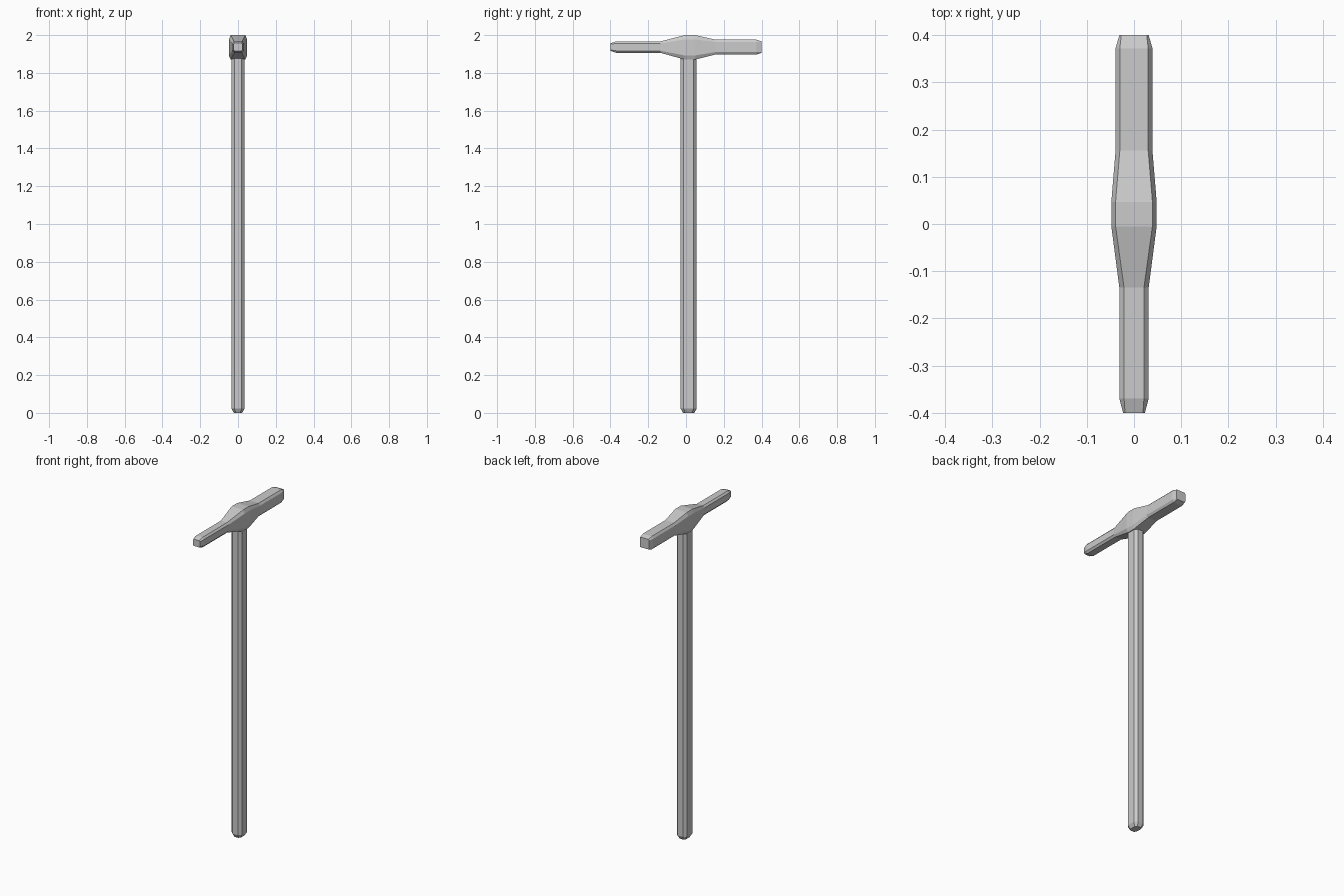
import bpy, bmesh

if "Cube" in bpy.data.objects:
    bpy.data.objects.remove(bpy.data.objects["Cube"])


def octagon(hx, hv, cx, cv):
    """Chamfered rectangle outline."""
    return [(hx, -hv + cv), (hx, hv - cv), (hx - cx, hv), (-hx + cx, hv),
            (-hx, hv - cv), (-hx, -hv + cv), (-hx + cx, -hv), (hx - cx, -hv)]


def loft(name, rings):
    """Skin a list of vertex rings and cap both ends."""
    bm = bmesh.new()
    loops = [[bm.verts.new(p) for p in ring] for ring in rings]
    for a, b in zip(loops, loops[1:]):
        for i in range(len(a)):
            j = (i + 1) % len(a)
            bm.faces.new((a[i], a[j], b[j], b[i]))
    bm.faces.new(loops[0])
    bm.faces.new(loops[-1])
    bmesh.ops.recalc_face_normals(bm, faces=bm.faces[:])
    mesh = bpy.data.meshes.new(name)
    bm.to_mesh(mesh)
    bm.free()
    obj = bpy.data.objects.new(name, mesh)
    bpy.context.collection.objects.link(obj)
    return obj


# Hammer head: y, half width, z bottom, z top, side chamfer, vertical chamfer
head = [
    (-0.40, 0.023, 1.916, 1.957, 0.004, 0.006),
    (-0.37, 0.031, 1.906, 1.967, 0.010, 0.011),
    (-0.135, 0.031, 1.906, 1.967, 0.010, 0.011),
    (-0.005, 0.048, 1.870, 2.000, 0.009, 0.022),
    (0.047, 0.048, 1.870, 2.000, 0.009, 0.022),
    (0.156, 0.039, 1.897, 1.976, 0.009, 0.013),
    (0.372, 0.039, 1.897, 1.976, 0.009, 0.013),
    (0.40, 0.031, 1.906, 1.967, 0.004, 0.006),
]
loft("hammer_head", [
    [(x, y, (zb + zt) / 2 + v)
     for x, v in octagon(hx, (zt - zb) / 2, cx, cv)]
    for y, hx, zb, zt, cx, cv in head])

# Long handle with a bevelled butt: z, half width, half depth, chamfers
handle = [
    (0.0, 0.022, 0.030, 0.010, 0.012),
    (0.022, 0.034, 0.042, 0.016, 0.016),
    (1.90, 0.034, 0.042, 0.016, 0.016),
]
loft("handle", [
    [(x, 0.014 + v, z) for x, v in octagon(hx, hy, cx, cy)]
    for z, hx, hy, cx, cy in handle])
